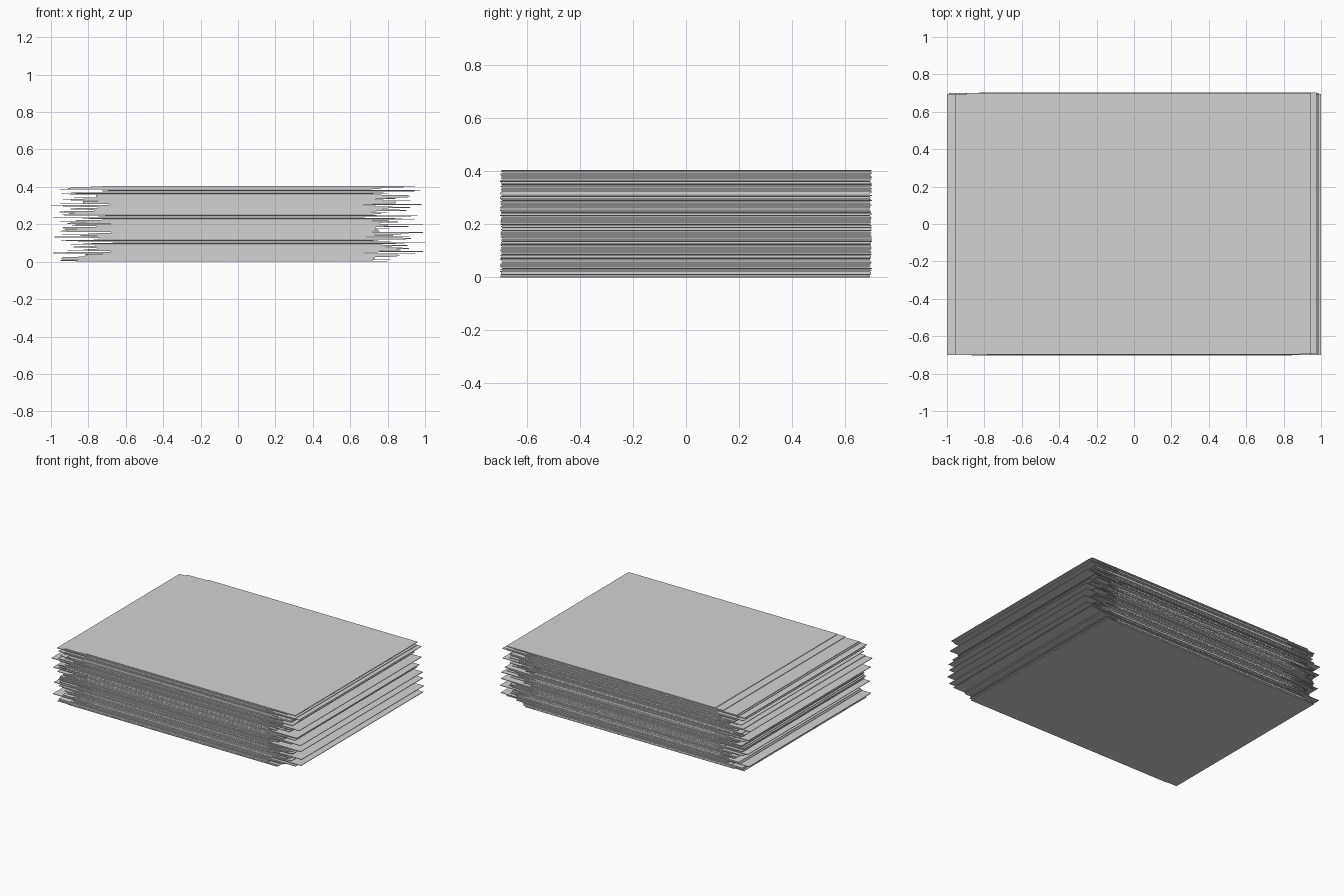
import bpy, bmesh, random
from mathutils import Matrix

if "Cube" in bpy.data.objects:
    bpy.data.objects.remove(bpy.data.objects["Cube"])

random.seed(7)
COUNT, HEIGHT = 100, 0.405
PITCH = HEIGHT / COUNT
WIDTH, DEPTH = 1.67, 1.396

paper = bpy.data.materials.new("paper_grey")
paper.diffuse_color = (0.65, 0.65, 0.65, 1)
paper.use_nodes = True
paper.node_tree.nodes["Principled BSDF"].inputs["Base Color"].default_value = paper.diffuse_color

# sideways shift of the sheets that stick out clearly (index from the bottom)
shifts = {0: -0.035, 1: -0.115, 2: -0.02, 7: 0.015, 11: -0.155, 13: 0.155,
          17: 0.08, 25: 0.165, 32: -0.145, 38: 0.155, 45: -0.10, 49: 0.155,
          58: -0.155, 60: 0.125, 67: 0.065, 74: -0.165, 75: 0.145,
          82: -0.10, 90: -0.11, 93: 0.14, 95: -0.12, 97: -0.06, 98: 0.05, 99: 0.11}

# stack of loose sheets, each a thin box
bm = bmesh.new()
for i in range(COUNT):
    dx = shifts.get(i, random.uniform(-0.12, 0.12))
    dy = random.uniform(-0.004, 0.004)
    m = (Matrix.Translation((dx, dy, (i + 0.5) * PITCH))
         @ Matrix.Diagonal((WIDTH, DEPTH, PITCH * 0.92, 1)))
    bmesh.ops.create_cube(bm, size=1, matrix=m)

mesh = bpy.data.meshes.new("paper_stack")
bm.to_mesh(mesh)
bm.free()
mesh.materials.append(paper)
stack = bpy.data.objects.new("paper_stack", mesh)
bpy.context.collection.objects.link(stack)
